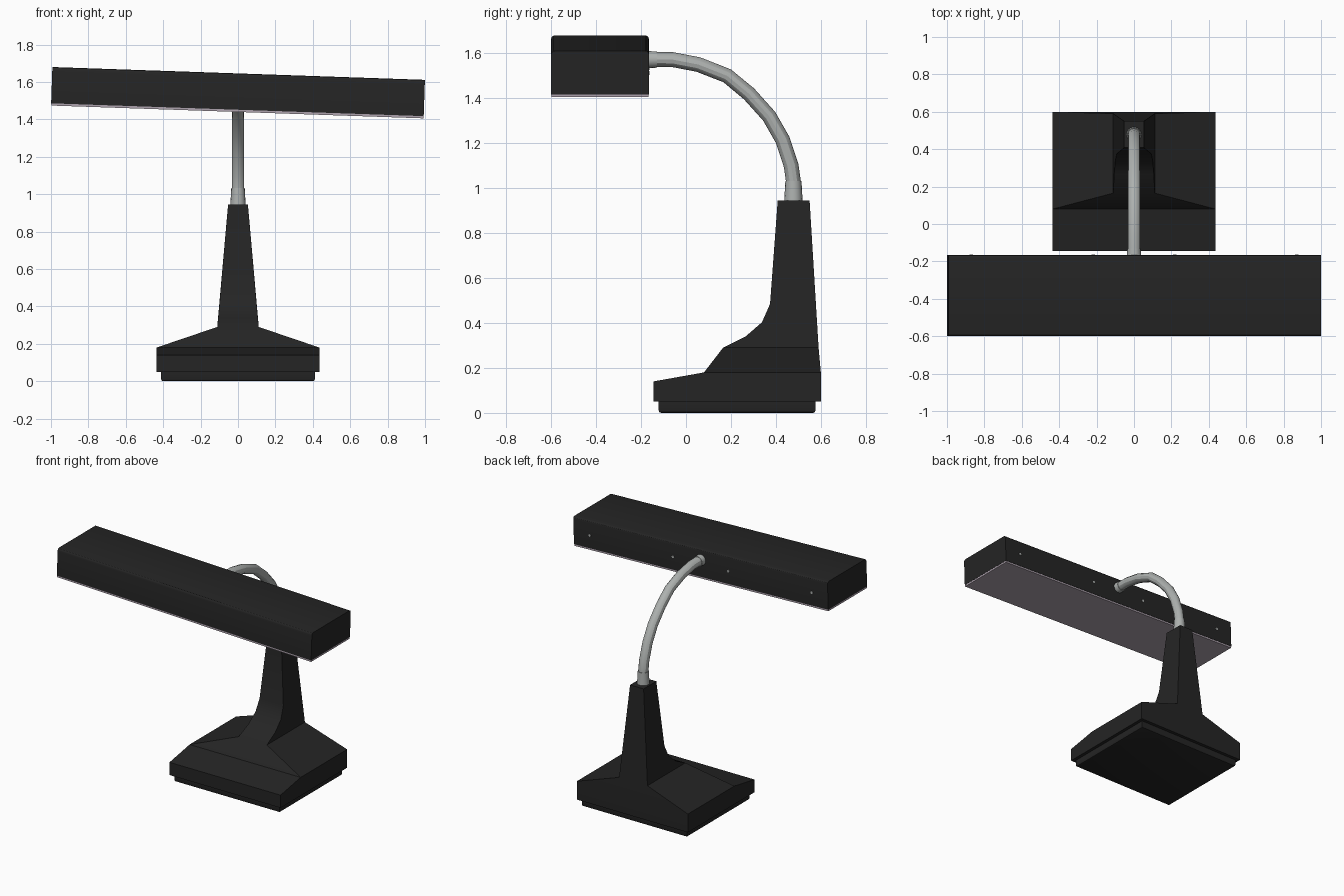
import bpy, bmesh, math
from mathutils import Matrix, Vector

if "Cube" in bpy.data.objects:
    bpy.data.objects.remove(bpy.data.objects["Cube"])


def material(name, rgb):
    m = bpy.data.materials.new(name)
    m.diffuse_color = (*rgb, 1)
    m.use_nodes = True
    m.node_tree.nodes["Principled BSDF"].inputs["Base Color"].default_value = m.diffuse_color
    return m


BLACK = material("black plastic", (0.018, 0.018, 0.018))
STEEL = material("grey steel", (0.42, 0.44, 0.43))
PANEL = material("lavender diffuser", (0.42, 0.36, 0.42))


def finish(obj, mat, smooth=True):
    obj.data.materials.append(mat)
    if smooth:
        bpy.ops.object.select_all(action='DESELECT')
        bpy.context.view_layer.objects.active = obj
        obj.select_set(True)
        bpy.ops.object.shade_smooth_by_angle(angle=math.radians(30))
    return obj


def from_bmesh(name, bm, mat, smooth=True):
    bmesh.ops.recalc_face_normals(bm, faces=bm.faces)
    me = bpy.data.meshes.new(name)
    bm.to_mesh(me)
    bm.free()
    obj = bpy.data.objects.new(name, me)
    bpy.context.collection.objects.link(obj)
    return finish(obj, mat, smooth)


def box(name, lo, hi, mat, bevel_test=None, width=0.01, segments=2):
    """Box from corner to corner; edges passing bevel_test are rounded."""
    lo, hi = Vector(lo), Vector(hi)
    bm = bmesh.new()
    bmesh.ops.create_cube(bm, size=1)
    for v in bm.verts:
        v.co = (lo + hi) / 2 + v.co * (hi - lo)
    if bevel_test:
        edges = [e for e in bm.edges if bevel_test(e)]
        bmesh.ops.bevel(bm, geom=edges, offset=width, segments=segments,
                        profile=0.5, affect='EDGES')
    return from_bmesh(name, bm, mat)


def cone(name, start, end, r1, r2, mat, sides=16):
    a, b = Vector(start), Vector(end)
    rot = (b - a).to_track_quat('Z', 'Y').to_matrix().to_4x4()
    bm = bmesh.new()
    bmesh.ops.create_cone(bm, cap_ends=True, segments=sides, radius1=r1, radius2=r2,
                          depth=(b - a).length,
                          matrix=Matrix.Translation((a + b) / 2) @ rot)
    return from_bmesh(name, bm, mat)


# foot plate under the base
box("foot_plate", (-0.412, -0.122, 0), (0.412, 0.577, 0.055), BLACK,
    lambda e: all(v.co.z < 0.01 for v in e.verts), 0.012)

# base and column: side profile (y, z, half width), mirrored left and right
profile = [(-0.145, 0.05, 0.435), (-0.145, 0.14, 0.435), (0.08, 0.18, 0.435),
           (0.165, 0.29, 0.111), (0.265, 0.34, 0.106), (0.338, 0.403, 0.100),
           (0.374, 0.485, 0.093), (0.408, 0.945, 0.053), (0.55, 0.945, 0.053),
           (0.59, 0.29, 0.111), (0.60, 0.18, 0.435), (0.60, 0.05, 0.435)]
bm = bmesh.new()
sides = [[bm.verts.new((s * w, y, z)) for y, z, w in profile] for s in (-1, 1)]
L, R = sides
n = len(profile)
for i in range(n):
    j = (i + 1) % n
    bm.faces.new((L[i], L[j], R[j], R[i]))
for S in sides:
    for ids in ((0, 1, 2, 10, 11), (2, 3, 9, 10), (3, 4, 5, 6, 7, 8, 9)):
        bm.faces.new([S[i] for i in ids])
from_bmesh("base_and_column", bm, BLACK)

# bent neck tube
path = [(0.478, 0.95), (0.478, 1.03), (0.468, 1.10), (0.430, 1.215), (0.370, 1.32),
        (0.280, 1.42), (0.183, 1.50), (0.055, 1.55), (-0.06, 1.572), (-0.18, 1.573)]
cu = bpy.data.curves.new("neck", 'CURVE')
cu.dimensions = '3D'
cu.bevel_depth = 0.033
cu.bevel_resolution = 4
sp = cu.splines.new('POLY')
sp.points.add(len(path) - 1)
for p, (y, z) in zip(sp.points, path):
    p.co = (0, y, z, 1)
neck = bpy.data.objects.new("neck_tube", cu)
bpy.context.collection.objects.link(neck)
bpy.context.view_layer.objects.active = neck
neck.select_set(True)
bpy.ops.object.convert(target='MESH')
finish(bpy.context.object, STEEL)

# collars at both ends of the neck
cone("lower_collar", (0, 0.478, 0.94), (0, 0.478, 1.032), 0.041, 0.036, STEEL)
cone("upper_collar", (0, -0.17, 1.572), (0, -0.13, 1.572), 0.038, 0.036, STEEL)

# lamp head, built level about its own centre and then tilted
Y0, Y1, H, X = -0.60, -0.165, 0.103, 0.9965
head = [
    box("lamp_housing", (-X, Y0, -H + 0.012), (X, Y1, H), BLACK,
        lambda e: all(v.co.z > 0 for v in e.verts)
        and abs(e.verts[0].co.x - e.verts[1].co.x) > 1, 0.016, 3),
    box("diffuser_panel", (-X + 0.001, Y0 + 0.002, -H),
        (X - 0.001, Y1 - 0.002, -H + 0.014), PANEL),
]
for i, x in enumerate((-0.87, -0.217, 0.217, 0.87)):
    head.append(cone(f"screw_{i + 1}", (x, Y1 - 0.004, 0.0), (x, Y1 + 0.003, 0.0),
                     0.011, 0.009, STEEL, 10))
tilt = Matrix.Translation((0, 0, 1.5425)) @ Matrix.Rotation(math.radians(1.97), 4, 'Y')
for o in head:
    o.data.transform(tilt)
